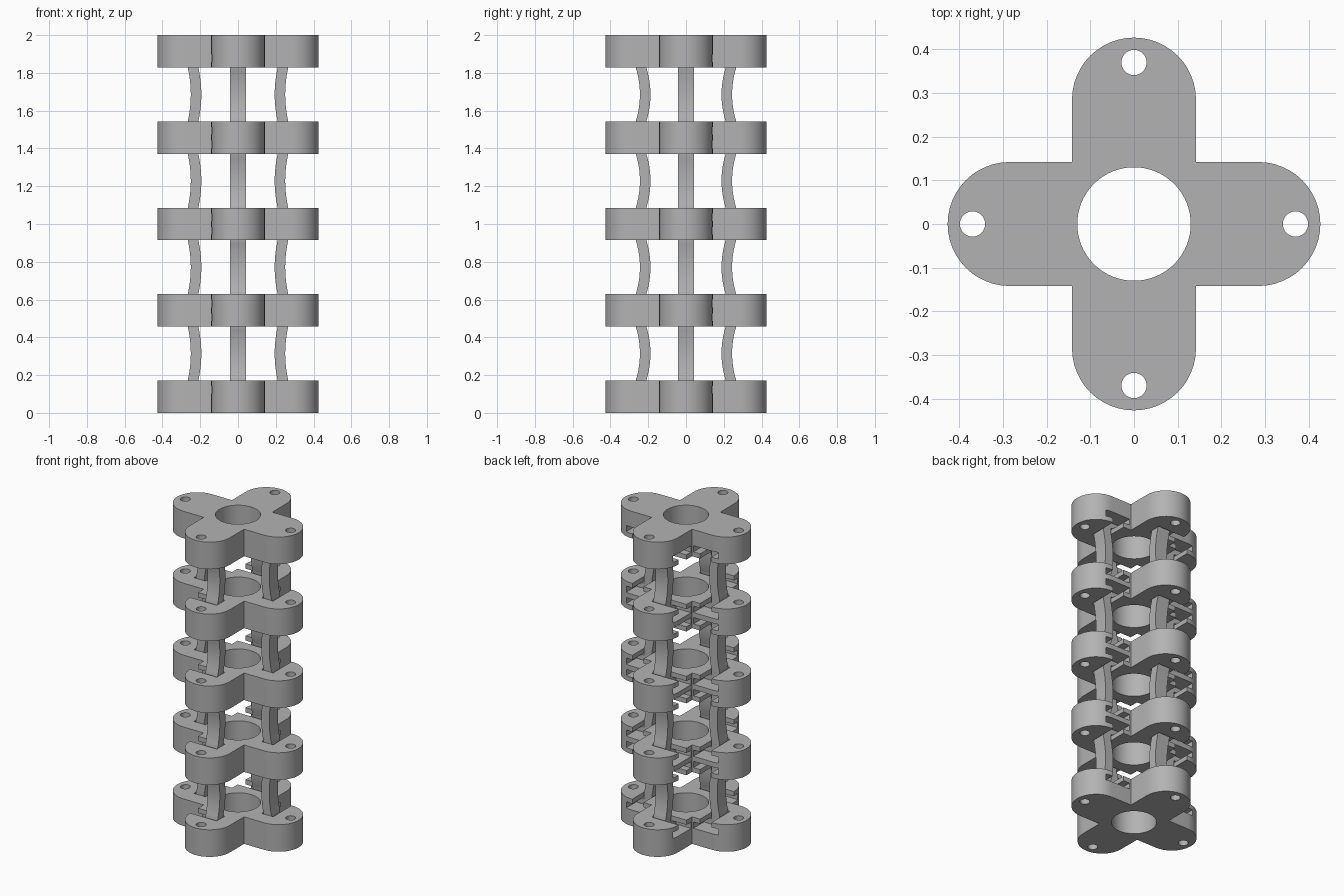
import bpy, bmesh
from math import sin, cos, pi, radians
from mathutils import Vector

cube = bpy.data.objects.get("Cube")
if cube:
    bpy.data.objects.remove(cube, do_unlink=True)

grey = bpy.data.materials.new("plain grey")
grey.use_nodes = True
grey.diffuse_color = (0.45, 0.45, 0.45, 1)
grey.node_tree.nodes["Principled BSDF"].inputs["Base Color"].default_value = (0.45, 0.45, 0.45, 1)

THICK, LEVELS = 0.172, 5
PITCH = (2 - THICK) / (LEVELS - 1)
ARM, REACH = 0.142, 0.285          # arm half width, centre of its round end
LIP, HEAD = 0.03, 0.04             # depth of slot mouth, height of slot head
SEAT = 0.238                       # radial position of strip ends
X, Y, Z = Vector((1, 0, 0)), Vector((0, 1, 0)), Vector((0, 0, 1))
# each arm: name, outward direction, side on which its slots open
ARMS = [("left", X, Y), ("right", -X, Y), ("back", Y, -X), ("front", -Y, -X)]


def prism(bm, points, sweep):
    """Extrude a closed outline along a vector."""
    face = bm.faces.new([bm.verts.new(p) for p in points])
    ext = bmesh.ops.extrude_face_region(bm, geom=[face])
    bmesh.ops.translate(bm, vec=sweep, verts=[v for v in ext["geom"] if isinstance(v, bmesh.types.BMVert)])


def make(name, bm):
    bmesh.ops.recalc_face_normals(bm, faces=bm.faces)
    mesh = bpy.data.meshes.new(name)
    bm.to_mesh(mesh)
    bm.free()
    obj = bpy.data.objects.new(name, mesh)
    bpy.context.collection.objects.link(obj)
    mesh.materials.append(grey)
    return obj


def select(obj):
    bpy.ops.object.select_all(action="DESELECT")
    obj.select_set(True)
    bpy.context.view_layer.objects.active = obj


def circle(centre, radius, count):
    return [centre + radius * Vector((cos(2 * pi * i / count), sin(2 * pi * i / count), 0))
            for i in range(count)]


def slot(bm, out, side, face_z, inward):
    """T-shaped slot, open on one side of the arm."""
    neck, wide, deep = 0.04, 0.086, LIP + HEAD
    half = [(neck, -0.02), (neck, LIP), (wide, LIP), (wide, deep)]
    outline = half + [(-r, d) for r, d in reversed(half)]
    prism(bm, [out * (SEAT + r) - side * 0.046 + Z * (face_z + inward * d) for r, d in outline],
          side * 0.195)


def plate(level):
    base = level * PITCH
    # four-armed rounded outline
    outline = []
    for k in range(4):
        turn = k * pi / 2
        pts = [(ARM, -ARM)] + [(REACH + ARM * cos(a), ARM * sin(a))
                               for a in (radians(-90 + 7.5 * i) for i in range(25))]
        outline += [Vector((x * cos(turn) - y * sin(turn), x * sin(turn) + y * cos(turn), base))
                    for x, y in pts]
    bm = bmesh.new()
    prism(bm, outline, Z * THICK)
    body = make(f"cross_plate_{level + 1}", bm)

    # bore, pin holes and strip slots
    bm = bmesh.new()
    low, sweep = Z * (base - 0.05), Z * (THICK + 0.1)
    prism(bm, circle(low, 0.13, 64), sweep)
    for _, out, side in ARMS:
        prism(bm, circle(low + out * 0.37, 0.029, 32), sweep)
        if level < LEVELS - 1:
            slot(bm, out, side, base + THICK, -1)
        if level > 0:
            slot(bm, out, side, base, 1)
    cutter = make("plate_cutter", bm)
    cutter.hide_render = True
    mod = body.modifiers.new("cuts", "BOOLEAN")
    mod.operation, mod.solver, mod.object = "DIFFERENCE", "EXACT", cutter
    select(body)
    bpy.ops.object.modifier_apply(modifier=mod.name)
    bpy.data.objects.remove(cutter, do_unlink=True)
    bpy.ops.object.shade_smooth_by_angle(angle=radians(30))


def strip(level, name, out, side):
    """Inward-bowed flexible strip with a flat head at each end."""
    z0 = level * PITCH + THICK
    gap = PITCH - THICK
    bow = 0.016 if out.x else 0.022
    half, wide, head = 0.028, 0.078, 0.034
    zs = [z0 - LIP - 0.003] + [z0 + gap * i / 16 for i in range(17)] + [z0 + gap + LIP + 0.003]
    mids = []
    for z in zs:
        t = min(1, max(0, (z - z0) / gap))
        mids.append((SEAT - bow * 4 * t * (1 - t), z))
    bottom, top = zs[0], zs[-1]
    outline = [(r + half, z) for r, z in mids]
    outline += [(SEAT + wide, top), (SEAT + wide, top + head), (SEAT - wide, top + head), (SEAT - wide, top)]
    outline += [(r - half, z) for r, z in reversed(mids)]
    outline += [(SEAT - wide, bottom), (SEAT - wide, bottom - head),
                (SEAT + wide, bottom - head), (SEAT + wide, bottom)]
    bm = bmesh.new()
    prism(bm, [out * r - side * 0.043 + Z * z for r, z in outline], side * 0.086)
    select(make(f"{name}_strip_{level + 1}", bm))
    bpy.ops.object.shade_smooth_by_angle(angle=radians(30))


for level in range(LEVELS):
    plate(level)
    if level < LEVELS - 1:
        for name, out, side in ARMS:
            strip(level, name, out, side)
